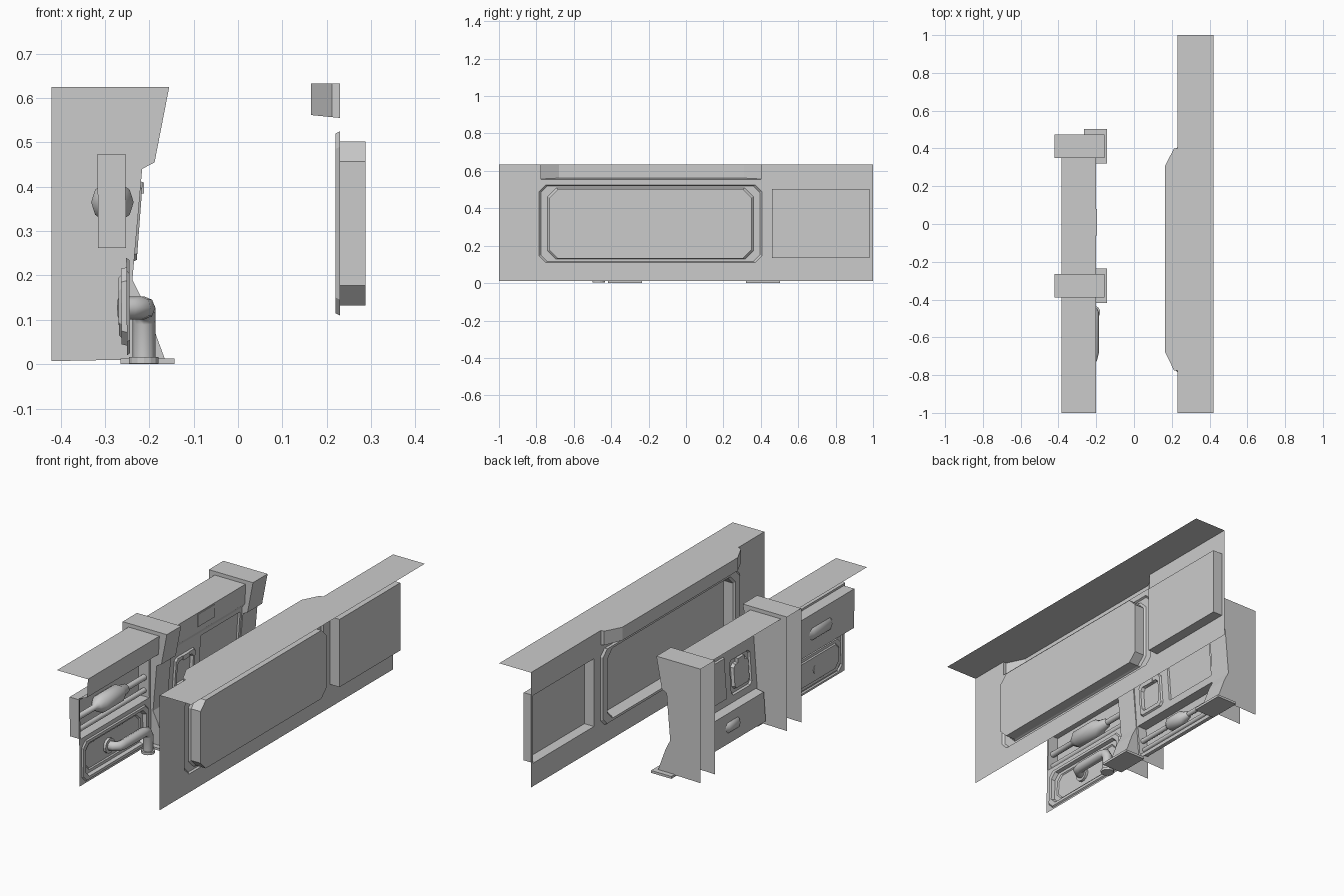
import bpy, bmesh, math
from mathutils import Vector

if "Cube" in bpy.data.objects:
    bpy.data.objects.remove(bpy.data.objects["Cube"])


def finish(name, bm, facing=None):
    bmesh.ops.remove_doubles(bm, verts=bm.verts, dist=1e-5)
    bmesh.ops.recalc_face_normals(bm, faces=bm.faces)
    if facing:  # open sheets: make the big faces look into the corridor
        bm.normal_update()
        if sum(f.normal.dot(Vector(facing)) * f.calc_area() for f in bm.faces) < 0:
            bmesh.ops.reverse_faces(bm, faces=bm.faces)
    me = bpy.data.meshes.new(name)
    bm.to_mesh(me)
    bm.free()
    ob = bpy.data.objects.new(name, me)
    bpy.context.collection.objects.link(ob)
    return ob


def smooth(ob):
    bpy.ops.object.select_all(action='DESELECT')
    ob.select_set(True)
    bpy.context.view_layer.objects.active = ob
    bpy.ops.object.shade_smooth_by_angle(angle=math.radians(40))


def octo(y0, y1, z0, z1, c=0.0):
    """Rectangle in y/z with chamfered corners."""
    if c == 0:
        return [(y0, z0), (y1, z0), (y1, z1), (y0, z1)]
    return [(y0 + c, z0), (y1 - c, z0), (y1, z0 + c), (y1, z1 - c),
            (y1 - c, z1), (y0 + c, z1), (y0, z1 - c), (y0, z0 + c)]


def sheet(name, xf, outline, insets, facing):
    """Wall sheet with stepped insets; every inset is a list of (ring, x offset)."""
    bm = bmesh.new()
    def loop(ring, d):
        return [bm.verts.new((xf(z) + d, y, z)) for y, z in ring]
    def edges(vs):
        return [bm.edges.new((a, b)) for a, b in zip(vs, vs[1:] + vs[:1])]
    border = edges(loop(outline, 0))
    for rings in insets:
        prev = loop(*rings[0])
        border += edges(prev)
        for r in rings[1:]:
            cur = loop(*r)
            n = len(cur)
            for i in range(n):
                bm.faces.new((prev[i], prev[(i + 1) % n], cur[(i + 1) % n], cur[i]))
            prev = cur
        bm.faces.new(prev)
    bmesh.ops.triangle_fill(bm, edges=border, use_beauty=True)
    return finish(name, bm, facing)


def strip(name, prof, y0, y1, caps=False, facing=None):
    """Open x/z profile drawn out along y."""
    bm = bmesh.new()
    a = [bm.verts.new((x, y0, z)) for x, z in prof]
    b = [bm.verts.new((x, y1, z)) for x, z in prof]
    for i in range(len(prof) - 1):
        bm.faces.new((a[i], a[i + 1], b[i + 1], b[i]))
    if caps:
        bm.faces.new(a)
        bm.faces.new(b[::-1])
    return finish(name, bm, facing)


def box(name, x0, x1, y0, y1, z0, z1):
    bm = bmesh.new()
    bmesh.ops.create_cube(bm, size=1)
    for v in bm.verts:
        v.co = ((x0 + x1) / 2 + v.co.x * (x1 - x0), (y0 + y1) / 2 + v.co.y * (y1 - y0),
                (z0 + z1) / 2 + v.co.z * (z1 - z0))
    return finish(name, bm)


def lathe_y(name, prof, x, z, n=10):
    """Turned part lying along y, from (y, radius) pairs."""
    bm = bmesh.new()
    rings = [[bm.verts.new((x + r * math.cos(2 * math.pi * i / n), y, z + r * math.sin(2 * math.pi * i / n)))
              for i in range(n)] for y, r in prof]
    for p, q in zip(rings, rings[1:]):
        for i in range(n):
            bm.faces.new((p[i], p[(i + 1) % n], q[(i + 1) % n], q[i]))
    bm.faces.new(rings[0])
    bm.faces.new(rings[-1][::-1])
    ob = finish(name, bm)
    smooth(ob)


# ---- right wall: sheet with a framed long recess and a plain short recess ----
outline = [(-1, .01), (1, .01), (1, .633), (.40, .633), (.40, .555),
           (-.775, .555), (-.775, .633), (-1, .633)]
sheet("right_wall", lambda z: .23, outline, [
    [(octo(-.785, .405, .11, .525, .035), 0), (octo(-.775, .395, .115, .52, .035), -.01),
     (octo(-.74, .36, .128, .508, .045), -.01), (octo(-.73, .35, .132, .502, .045), .0),
     (octo(-.73, .35, .132, .502, .045), .057)],
    [(octo(.46, .98, .135, .502), 0), (octo(.46, .98, .135, .502), .057)]], (-1, 0, 0))

# overhead ledge with chamfered ends, joined to the flat wall top
ledge = [(.23, .40), (.212, .40), (.165, .31), (.165, -.68), (.212, -.775), (.23, -.775)]
bm = bmesh.new()
top = [bm.verts.new((x, y, .633)) for x, y in ledge]
low = [bm.verts.new((x, y, .555 + (.23 - x) * .1)) for x, y in ledge]
for i in range(5):
    bm.faces.new((top[i], top[i + 1], low[i + 1], low[i]))
bm.faces.new(low)
ends = [bm.verts.new(p + (.633,)) for p in [(.23, -1), (.42, -1), (.42, 1), (.23, 1)]]
bm.faces.new(top + ends)
finish("right_wall_ledge", bm, (-.5, 0, 1))

# ---- left wall, front bay ----
strip("front_bay_top", [(-.385, .605), (-.2, .605), (-.205, .505), (-.254, .485)], -1, -.385, facing=(.5, 0, 1))
sheet("front_bay_panel", lambda z: -.25 - .008 * z, octo(-1, -.38, .01, .485), [
    [(octo(-.99, -.40, .262, .474), 0), (octo(-.99, -.40, .262, .474), -.063)],
    [(octo(-.98, -.41, .02, .24, .03), 0), (octo(-.975, -.415, .025, .235, .03), .007),
     (octo(-.955, -.435, .04, .22, .03), .007), (octo(-.95, -.44, .045, .215, .03), -.012),
     (octo(-.93, -.46, .06, .20, .03), -.012), (octo(-.925, -.465, .065, .195, .03), -.018)]], (1, 0, 0))
valve = [(-.14, .016), (-.12, .03), (-.09, .048), (.06, .048), (.09, .032), (.13, .025), (.14, .016)]
lathe_y("front_valve", [(-.99, .016)] + [(y - .69, r) for y, r in valve] + [(-.40, .016)], -.283, .365)
lathe_y("front_thin_pipe", [(-.99, .014), (-.40, .014)], -.283, .295)

# bent pipe out of the front bay, down to the floor
cu = bpy.data.curves.new("bent_pipe", 'CURVE')
cu.dimensions = '3D'
cu.bevel_depth = .026
cu.bevel_resolution = 2
cu.use_fill_caps = True
path = [(-.268, -.73, .127), (-.24, -.725, .127), (-.218, -.71, .127), (-.212, -.68, .127),
        (-.212, -.51, .127), (-.212, -.48, .12), (-.212, -.467, .095), (-.212, -.467, .005)]
sp = cu.splines.new('POLY')
sp.points.add(len(path) - 1)
for p, c in zip(sp.points, path):
    p.co = (*c, 1)
pipe = bpy.data.objects.new("bent_pipe", cu)
bpy.context.collection.objects.link(pipe)
bpy.ops.mesh.primitive_cylinder_add(vertices=14, radius=.034, depth=.014, location=(-.212, -.467, .009))
bpy.context.object.name = "pipe_floor_flange"
bpy.ops.mesh.primitive_cylinder_add(vertices=14, radius=.04, depth=.014, location=(-.262, -.73, .127),
                                    rotation=(0, math.pi / 2, 0))
bpy.context.object.name = "pipe_wall_flange"

# ---- left wall, middle bay ----
strip("middle_bay_top", [(-.385, .605), (-.2, .605), (-.203, .5), (-.22, .475)], -.275, .36, facing=(.5, 0, 1))


def slope(z):
    return -.255 + (z - .01) * .035 / .465


sheet("middle_bay_panel", slope, octo(-.275, .36, .01, .475), [
    [(octo(-.255, .34, .03, .195), 0), (octo(-.25, .335, .035, .19), -.05)],
    [(octo(.0, .335, .235, .455), 0), (octo(.003, .332, .238, .452), -.01)],
    [(octo(-.225, -.05, .23, .415, .015), 0), (octo(-.22, -.055, .235, .41, .015), .01),
     (octo(-.205, -.07, .255, .39, .015), .01), (octo(-.2, -.075, .26, .385, .015), -.006)]], (1, 0, 0))
box("screen_latch", -.235, -.212, -.165, -.11, .385, .41)
lathe_y("middle_valve", [(-.26, .014)] + [(y * .6 + .03, r * .8) for y, r in valve] + [(.34, .014)], -.272, .115)
lathe_y("middle_thin_pipe", [(-.26, .012), (.34, .012)], -.28, .065)
box("ledge_plate", -.21, -.197, -.06, .08, .53, .598)

# ---- two ribs with heads, flared feet and floor plates ----
rib = [(-.42, .007), (-.42, .625), (-.155, .625), (-.188, .455), (-.216, .44),
       (-.238, .19), (-.21, .135), (-.165, .012)]
for tag, y0, y1 in (("front", -.388, -.265), ("back", .35, .475)):
    strip(tag + "_rib", rib[1:], y0, y1, facing=(.5, 0, 1))
    for side, y, d in (("a", y0, -1), ("b", y1, 1)):
        bm = bmesh.new()
        bm.faces.new([bm.verts.new((x, y, z)) for x, z in rib])
        finish(tag + "_rib_side_" + side, bm, (0, d, 0))
    yc = (y0 + y1) / 2
    box(tag + "_foot_plate", -.265, -.143, yc - .091, yc + .091, 0, .013)
